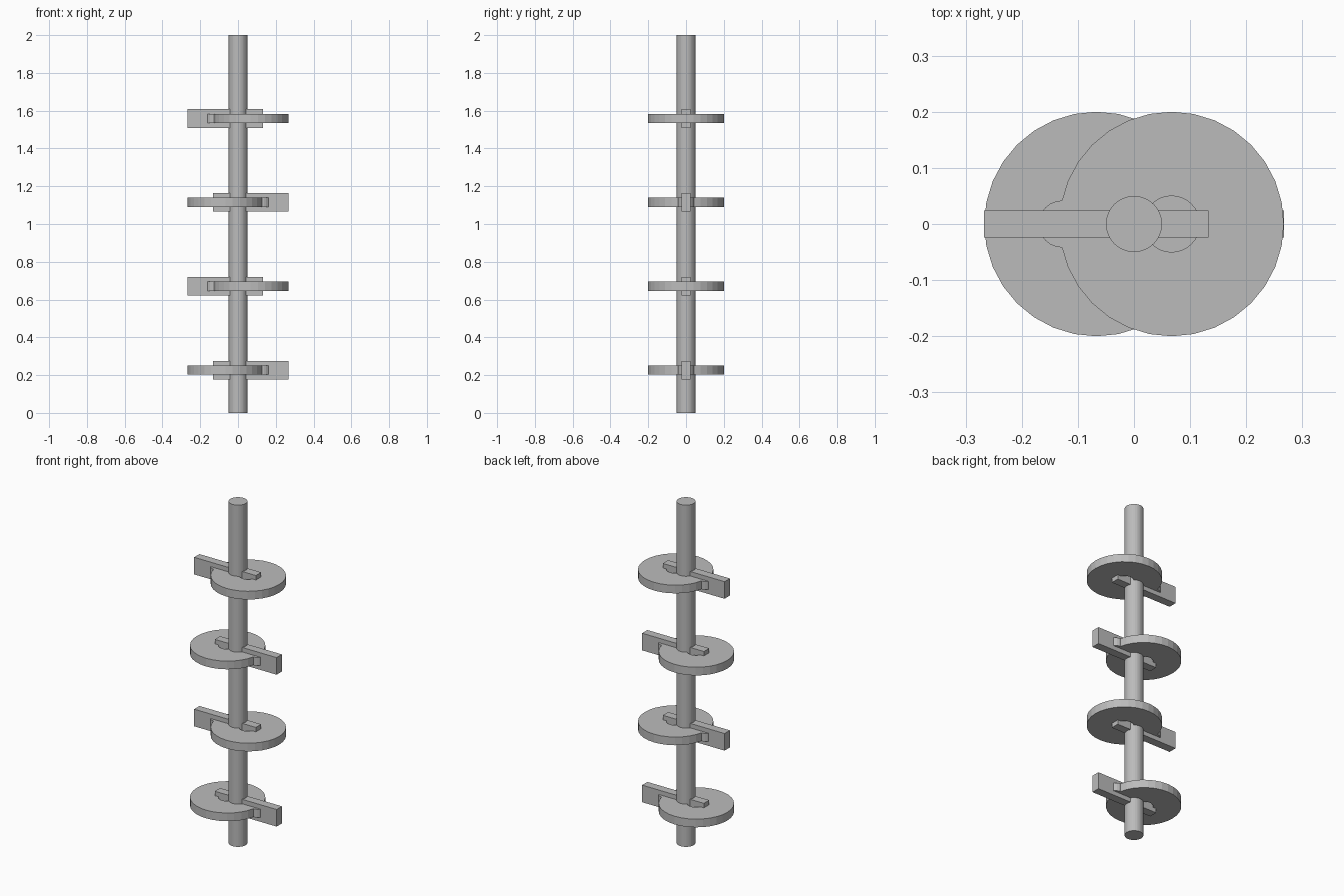
import bpy, bmesh
from math import cos, sin, pi

cube = bpy.data.objects.get("Cube")
if cube:
    bpy.data.objects.remove(cube)

SIDES = 32
OFFSET = 0.067       # how far each disc sits off the shaft axis
DISC_R = 0.2
HOLE_R = 0.05
THICK = 0.048

grey = bpy.data.materials.new("plain grey")
grey.use_nodes = True
grey.diffuse_color = (0.5, 0.5, 0.5, 1)
grey.node_tree.nodes["Principled BSDF"].inputs["Base Color"].default_value = (0.5, 0.5, 0.5, 1)


def finish(bm, name, location):
    bmesh.ops.recalc_face_normals(bm, faces=bm.faces)
    mesh = bpy.data.meshes.new(name)
    bm.to_mesh(mesh)
    bm.free()
    mesh.materials.append(grey)
    obj = bpy.data.objects.new(name, mesh)
    obj.location = location
    bpy.context.collection.objects.link(obj)
    return obj


def circle(bm, radius, z):
    return [bm.verts.new((radius * cos(2 * pi * i / SIDES),
                          radius * sin(2 * pi * i / SIDES), z)) for i in range(SIDES)]


def bored_disc(name, location):
    """Flat disc with a round hole through its middle."""
    bm = bmesh.new()
    h = THICK / 2
    loops = [circle(bm, r, z) for r, z in
             ((DISC_R, -h), (DISC_R, h), (HOLE_R, h), (HOLE_R, -h))]
    for k in range(4):
        a, b = loops[k], loops[(k + 1) % 4]
        for i in range(SIDES):
            j = (i + 1) % SIDES
            bm.faces.new((a[i], a[j], b[j], b[i]))
    return finish(bm, name, location)


def rim_lug(name, location, side):
    """Half-round lug on the rim, bulging toward the given x side."""
    bm = bmesh.new()
    r, n = 0.042, 12
    outline = [(side * r * sin(pi * i / n), r * cos(pi * i / n)) for i in range(n + 1)]
    base = bm.faces.new([bm.verts.new((x, y, -THICK / 2)) for x, y in outline])
    top = bmesh.ops.extrude_face_region(bm, geom=[base])["geom"]
    bmesh.ops.translate(bm, vec=(0, 0, THICK),
                        verts=[v for v in top if isinstance(v, bmesh.types.BMVert)])
    return finish(bm, name, location)


def bar(name, location, size):
    bm = bmesh.new()
    bmesh.ops.create_cube(bm, size=1)
    bmesh.ops.scale(bm, vec=size, verts=bm.verts)
    return finish(bm, name, location)


# Central shaft
bm = bmesh.new()
bmesh.ops.create_cone(bm, cap_ends=True, segments=SIDES, radius1=0.05, radius2=0.05, depth=2)
finish(bm, "shaft", (0, 0, 1))

# Four offset discs, each with a bar reaching the opposite way
for level in range(4):
    z = 0.226 + level * 0.4445
    side = 1 if level % 2 else -1
    tag = str(level + 1)
    bored_disc("disc_" + tag, (side * OFFSET, 0, z))
    rim_lug("rim_lug_" + tag, (side * (OFFSET - DISC_R + 0.005), 0, z), -side)
    bar("cross_bar_" + tag, (-side * OFFSET, 0, z), (0.4, 0.049, 0.1))
